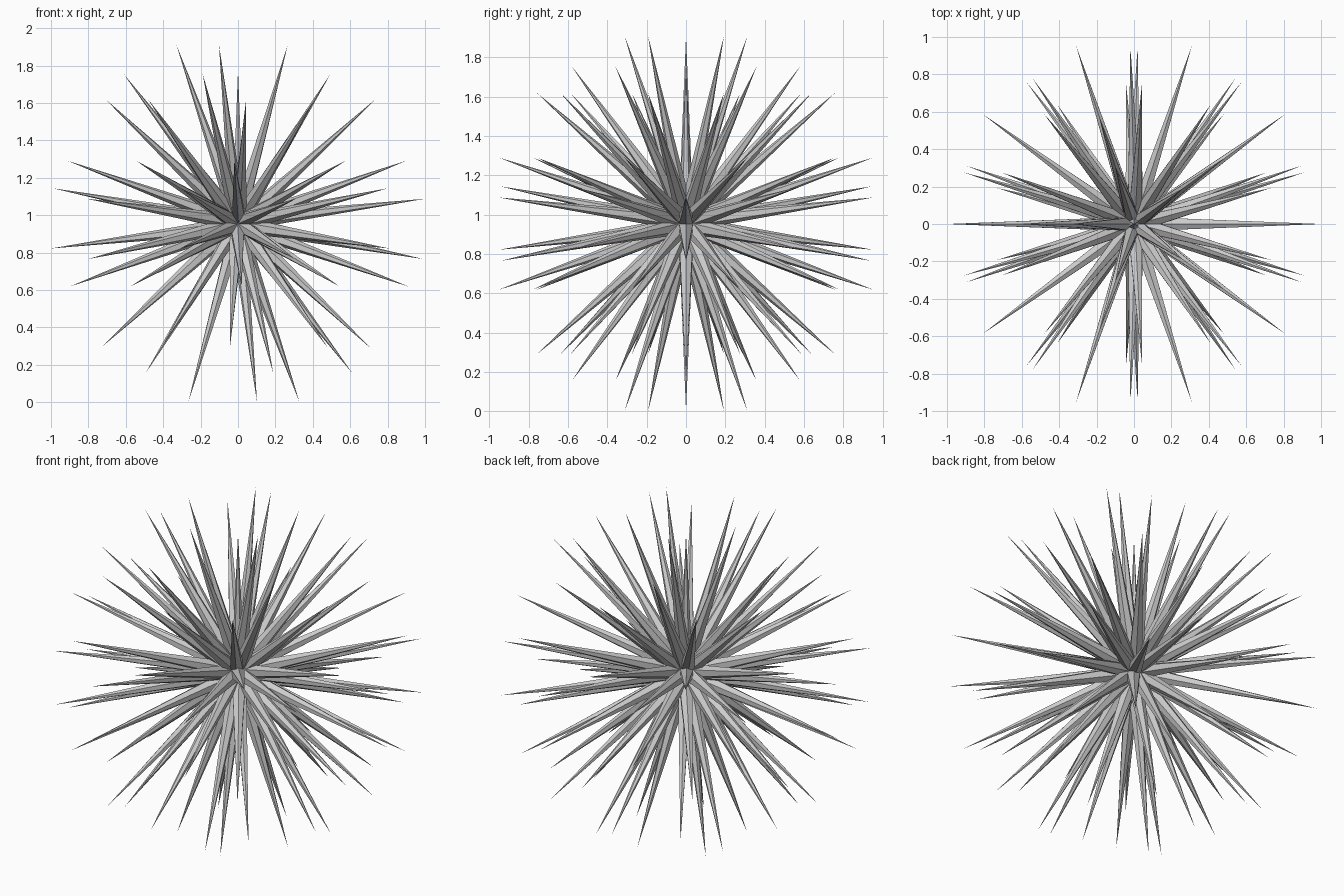
import bpy, bmesh, math
from mathutils import Matrix, Vector

if "Cube" in bpy.data.objects:
    bpy.data.objects.remove(bpy.data.objects["Cube"])

CENTRE = Vector((0, 0, 0.955))
CORE_R = 0.20      # radius of the ball whose faces carry the spikes
TIP = 0.82         # spike tip above its face
BASE = -0.09       # spike root below its face
WIDTH = 0.041      # spike root radius
SIDES = 6


def add_spike(bm, origin, direction):
    """One faceted needle along direction."""
    rot = direction.to_track_quat('Z', 'Y').to_matrix().to_4x4()
    lift = Matrix.Translation((0, 0, (TIP + BASE) / 2))
    bmesh.ops.create_cone(bm, cap_ends=True, segments=SIDES,
                          radius1=WIDTH, radius2=0, depth=TIP - BASE,
                          matrix=Matrix.Translation(origin) @ rot @ lift)


def finish(bm, name):
    mesh = bpy.data.meshes.new(name)
    bm.to_mesh(mesh)
    bm.free()
    obj = bpy.data.objects.new(name, mesh)
    obj.location = CENTRE
    bpy.context.collection.objects.link(obj)


# Guide ball: 80 triangular faces give the spike directions
guide = bmesh.new()
bmesh.ops.create_icosphere(guide, subdivisions=2, radius=CORE_R)
guide.normal_update()

# Radiating spikes, one per face
spikes = bmesh.new()
for face in guide.faces:
    n = face.normal.copy()
    c = face.calc_center_median()
    if n.dot(c) < 0:
        n.negate()
    add_spike(spikes, c, n)
guide.free()
finish(spikes, "radiating_spikes")

# Single upright spike rooted in the middle
upright = bmesh.new()
add_spike(upright, Vector((0, 0, 0)), Vector((0, 0, 1)))
finish(upright, "upright_spike")
